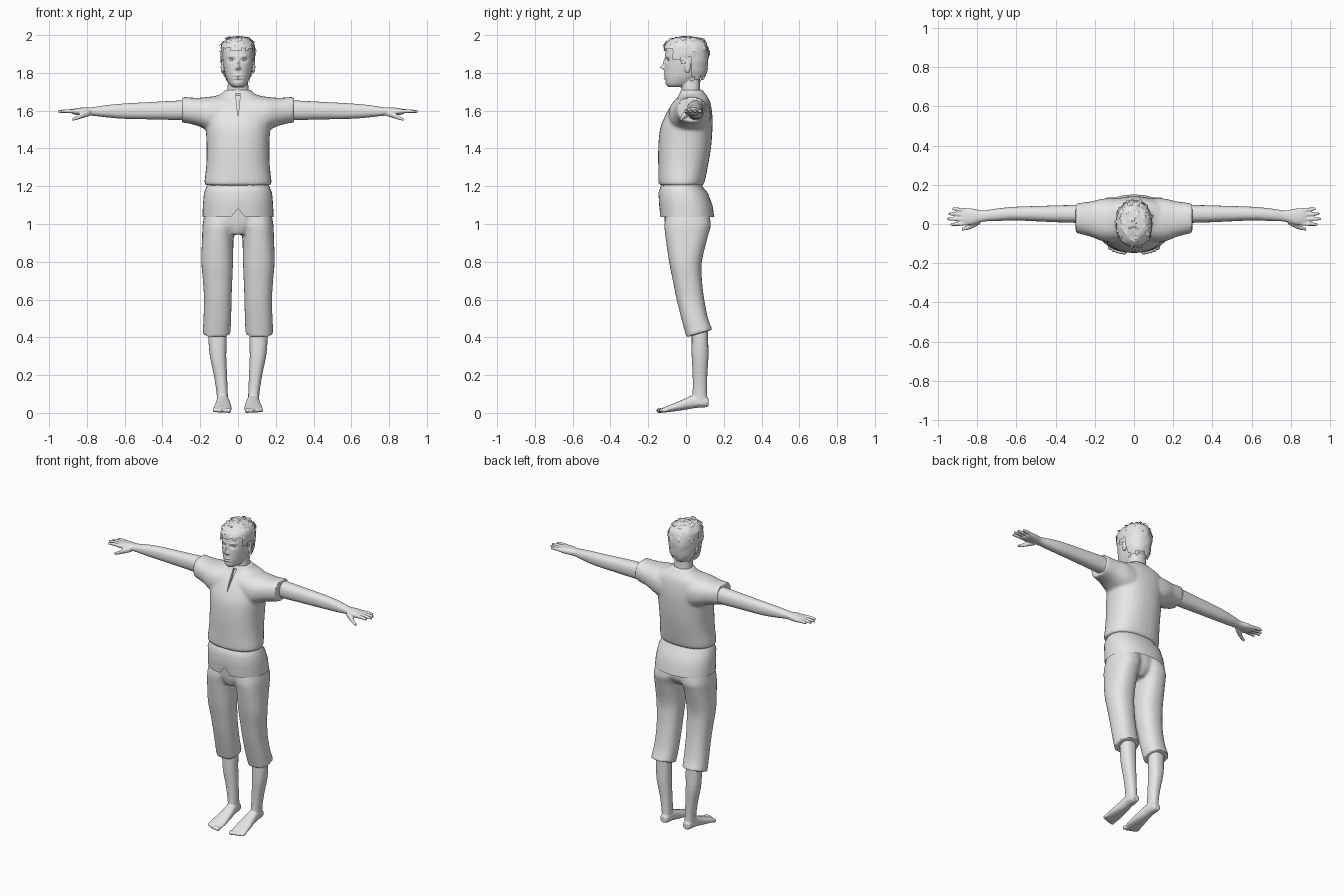
import bpy, bmesh, math, random
from mathutils import Vector, Matrix

if "Cube" in bpy.data.objects:
    bpy.data.objects.remove(bpy.data.objects["Cube"])

random.seed(4)
grey = bpy.data.materials.new("plain grey")
grey.diffuse_color = (0.8, 0.8, 0.8, 1)
grey.use_nodes = True
grey.node_tree.nodes["Principled BSDF"].inputs["Base Color"].default_value = grey.diffuse_color


def spline(rings, k):
    """Smoothly interpolate cross-section tuples, k steps per span."""
    R = [tuple(r) + (0,) * (6 - len(r)) for r in rings]
    out = []
    for i in range(len(R) - 1):
        p0, p1, p2, p3 = R[max(i - 1, 0)], R[i], R[i + 1], R[min(i + 2, len(R) - 1)]
        for j in range(k):
            t = j / k
            out.append([0.5 * (2 * b + (c - a) * t + (2 * a - 5 * b + 4 * c - d) * t * t
                               + (3 * b - a - 3 * c + d) * t ** 3)
                        for a, b, c, d in zip(p0, p1, p2, p3)])
    return out + [R[-1]]


def loft(bm, rings, axis="Z", n=24, p=2.3, k=3, side=1, caps=True):
    """Rings are (position, a0, a1, b0, b1, tilt) extents across the axis."""
    loops = []
    for t, a0, a1, b0, b1, tilt in spline(rings, k):
        loop = []
        for i in range(n):
            c, s = math.cos(2 * math.pi * i / n), math.sin(2 * math.pi * i / n)
            a = (a0 + a1) / 2 + (a1 - a0) / 2 * math.copysign(abs(c) ** (2 / p), c)
            db = (b1 - b0) / 2 * math.copysign(abs(s) ** (2 / p), s)
            b, q = (b0 + b1) / 2 + db, t + tilt * db
            x, y, z = {"Z": (a, b, q), "X": (q, a, b), "Y": (a, q, b)}[axis]
            loop.append(bm.verts.new((x * side, y, z)))
        loops.append(loop)
    faces = [bm.faces.new((A[i], A[(i + 1) % n], B[(i + 1) % n], B[i]))
             for A, B in zip(loops, loops[1:]) for i in range(n)]
    if caps:
        faces += [bm.faces.new(loops[0]), bm.faces.new(loops[-1])]
    bmesh.ops.recalc_face_normals(bm, faces=faces)


def sym(rows):
    """Rows (z, half width, front, back) to full extents."""
    return [(z, -w, w, f, b) for z, w, f, b in rows]


def ball(bm, loc, r):
    m = Matrix.Translation(loc) @ Matrix.Diagonal((*r, 1))
    bmesh.ops.create_uvsphere(bm, u_segments=14, v_segments=8, radius=1, matrix=m)


def finish(name, bm, voxel=0, smooth=3, angle=45, cutter=None):
    me = bpy.data.meshes.new(name)
    bm.to_mesh(me)
    bm.free()
    ob = bpy.data.objects.new(name, me)
    bpy.context.collection.objects.link(ob)
    if voxel:  # fuse overlapping volumes into one skin
        m = ob.modifiers.new("fuse", "REMESH")
        m.mode, m.voxel_size = "VOXEL", voxel
        m = ob.modifiers.new("relax", "SMOOTH")
        m.factor, m.iterations = 0.5, smooth
        if cutter:
            m = ob.modifiers.new("cut", "BOOLEAN")
            m.operation, m.object = "DIFFERENCE", cutter
        dg = bpy.context.evaluated_depsgraph_get()
        baked = bpy.data.meshes.new_from_object(ob.evaluated_get(dg))
        ob.modifiers.clear()
        ob.data = baked
        baked.name = name
    ob.data.materials.clear()
    ob.data.materials.append(grey)
    bpy.ops.object.select_all(action="DESELECT")
    ob.select_set(True)
    bpy.context.view_layer.objects.active = ob
    bpy.ops.object.shade_smooth_by_angle(angle=math.radians(angle))
    return ob


# neck slit cutter
bm = bmesh.new()
slit = [(-.012, 1.69), (.012, 1.69), (0, 1.56)]
front = [bm.verts.new((x, -.2, z)) for x, z in slit]
back = [bm.verts.new((x, -.095 + (z - 1.56) * .62, z)) for x, z in slit]
bm.faces.new(front)
bm.faces.new(back[::-1])
for i in range(3):
    bm.faces.new((front[i], back[i], back[(i + 1) % 3], front[(i + 1) % 3]))
bmesh.ops.recalc_face_normals(bm, faces=bm.faces)
cutter = finish("slit_cutter", bm)
cutter.hide_render = True
cutter.hide_set(True)

# shirt body with short sleeves
bm = bmesh.new()
loft(bm, sym([(1.205, .17, -.14, .088), (1.22, .178, -.146, .098), (1.30, .169, -.147, .115),
              (1.40, .166, -.147, .132), (1.50, .171, -.138, .14), (1.57, .182, -.112, .14),
              (1.63, .185, -.078, .132), (1.665, .15, -.05, .12), (1.69, .088, -.034, .102),
              (1.71, .07, -.028, .088)]), n=32)
for s in (1, -1):
    loft(bm, [(.05, -.09, .13, 1.45, 1.685), (.15, -.09, .13, 1.49, 1.674),
              (.22, -.065, .115, 1.522, 1.668), (.297, -.045, .105, 1.538, 1.674)], "X", side=s)
finish("shirt", bm, .009, 3, cutter=cutter)

# shirt skirt below the waist, with a front notch
bm = bmesh.new()
loft(bm, sym([(1.037, .188, -.137, .15), (1.10, .186, -.142, .14), (1.165, .18, -.146, .115),
              (1.195, .168, -.136, .09), (1.22, .155, -.12, .08)]), n=40, k=1, caps=False)
hem = [v for v in bm.verts if v.co.z < 1.04]
min(hem, key=lambda v: v.co.y).co.z += .045
finish("shirt_skirt", bm)

# cropped trousers
bm = bmesh.new()
loft(bm, sym([(.945, .05, -.095, .075), (1.0, .11, -.112, .115), (1.1, .15, -.12, .11)]))
for s in (1, -1):
    loft(bm, [(1.08, .0, .172, -.10, .115), (1.0, .006, .187, -.114, .132),
              (.94, .022, .19, -.11, .118), (.8, .026, .194, -.09, .084),
              (.7, .03, .186, -.07, .085), (.6, .034, .18, -.05, .097),
              (.5, .036, .183, -.025, .117), (.42, .04, .188, .002, .14, .3)], side=s)
finish("trousers", bm, .009, 3)

# bare legs with feet and toes
for s, nm in ((1, "left"), (-1, "right")):
    bm = bmesh.new()
    loft(bm, [(.5, .06, .155, .03, .115), (.4, .06, .157, .03, .117), (.3, .062, .149, .03, .119),
              (.2, .058, .128, .035, .113), (.1, .054, .113, .034, .112),
              (.045, .053, .113, .02, .118)], side=s, n=20)
    loft(bm, [(.12, .06, .104, .037, .075), (.1, .053, .11, .029, .09), (.05, .048, .113, .026, .098),
              (.0, .041, .118, .017, .078), (-.07, .034, .129, .007, .048),
              (-.115, .035, .131, .002, .03), (-.13, .04, .122, .002, .022)], "Y", side=s, n=20)
    for i in range(5):
        r = (.014, .011, .0105, .01, .009)[i]
        ball(bm, (s * (.049 + .019 * i), -.138 + .0015 * i * i, .0125), (r, .02, r))
    finish(nm + "_leg", bm, .005, 2)

# arms with hands, four fingers and a thumb
for s, nm in ((1, "left"), (-1, "right")):
    bm = bmesh.new()
    loft(bm, [(.2, .01, .105, 1.55, 1.655), (.3, .006, .098, 1.55, 1.654), (.42, .01, .094, 1.553, 1.648),
              (.6, .018, .088, 1.557, 1.638), (.7, .015, .079, 1.565, 1.629),
              (.77, .012, .069, 1.573, 1.618), (.82, -.004, .078, 1.574, 1.617),
              (.86, -.006, .081, 1.578, 1.612), (.878, 0, .076, 1.583, 1.608)], "X", side=s, n=20)
    fingers = [(.07, .078, .925), (.047, .052, .945), (.024, .026, .953), (.003, -.003, .937)]
    for y0, y1, tip in fingers:
        loft(bm, [(.85, y0 - .01, y0 + .01, 1.585, 1.607), (.9, (y0 + y1) / 2 - .01, (y0 + y1) / 2 + .01, 1.588, 1.608),
                  (tip, y1 - .006, y1 + .006, 1.588, 1.602)], "X", n=12, side=s)
    loft(bm, [(.785, .0, .03, 1.572, 1.605), (.825, -.022, .01, 1.56, 1.592),
              (.85, -.03, -.008, 1.552, 1.574), (.877, -.034, -.02, 1.546, 1.56)], "X", n=12, side=s)
    finish(nm + "_arm", bm, .004, 2)

# head and neck
bm = bmesh.new()
loft(bm, sym([(1.65, .075, -.02, .09), (1.69, .06, -.022, .078), (1.73, .055, -.025, .075),
              (1.80, .05, -.02, .075)]))
loft(bm, sym([(1.725, .028, -.095, -.01), (1.74, .046, -.107, .03), (1.77, .062, -.112, .07),
              (1.80, .071, -.114, .1), (1.85, .08, -.113, .11), (1.90, .083, -.11, .113),
              (1.94, .078, -.1, .105), (1.97, .058, -.075, .085), (1.985, .03, -.04, .05)]), p=2.2)
for s in (1, -1):  # ears
    ball(bm, (s * .083, .008, 1.832), (.009, .017, .034))
head = finish("head", bm, .004, 3)

# face relief: (x, z, width, height, push back)
relief = [(0, 1.829, .010, .010, -.024), (0, 1.852, .007, .018, -.011), (0, 1.786, .02, .005, -.006),
          (0, 1.779, .02, .0025, .006), (0, 1.771, .018, .005, -.006), (0, 1.76, .025, .005, .004)]
for s in (1, -1):
    relief += [(s * .034, 1.868, .015, .009, .014), (s * .034, 1.888, .02, .006, -.004),
               (s * .012, 1.822, .005, .005, -.007)]
for v in head.data.vertices:
    if v.co.y < -.05:
        x, z = v.co.x, v.co.z
        v.co.y += sum(d * math.exp(-((x - cx) / w) ** 2 - ((z - cz) / h) ** 2)
                      for cx, cz, w, h, d in relief)

# eyes
bm = bmesh.new()
for s in (1, -1):
    ball(bm, (s * .034, -.084, 1.868), (.013, .013, .009))
finish("eyes", bm)

# ragged hair cap with loose overlapping locks
bm = bmesh.new()
loft(bm, sym([(1.75, .06, -.08, .086), (1.80, .08, -.1, .109), (1.85, .089, -.118, .117),
              (1.90, .092, -.12, .119), (1.945, .088, -.112, .112), (1.975, .066, -.083, .088),
              (1.988, .038, -.05, .053), (1.994, .008, -.01, .012)]), p=2.2, n=32)


def hairline(c):
    line = 1.925 if c.y < -.065 else 1.868 if c.y < .03 else 1.765
    return line + random.uniform(-.012, .012)


bmesh.ops.delete(bm, geom=[f for f in bm.faces if f.calc_center_median().z < hairline(f.calc_center_median())],
                 context="FACES")
for v in bm.verts:
    v.co += Vector([random.uniform(-.003, .003) for _ in range(3)])
bm.normal_update()
spots = [(f.calc_center_median(), f.normal.copy()) for f in bm.faces]
crown = [q for q in spots if 1.90 < q[0].z < 1.985]
for c, nrm in random.sample(crown, min(44, len(crown))):
    u = nrm.cross(Vector((0, 0, 1))).normalized()
    w = nrm.cross(u)
    a = random.uniform(-.6, .6)
    d, e = u * math.cos(a) + w * math.sin(a), w * math.cos(a) - u * math.sin(a)
    L, W = random.uniform(.012, .02), random.uniform(.008, .014)
    o = c + nrm * .003
    pts = [o - e * L - d * W, o - e * L + d * W, o + e * L * .4 + d * W * .8 + nrm * .003,
           o + e * L + nrm * .006, o + e * L * .4 - d * W * .8 + nrm * .003]
    bm.faces.new([bm.verts.new(q) for q in pts])
finish("hair", bm, angle=30)
